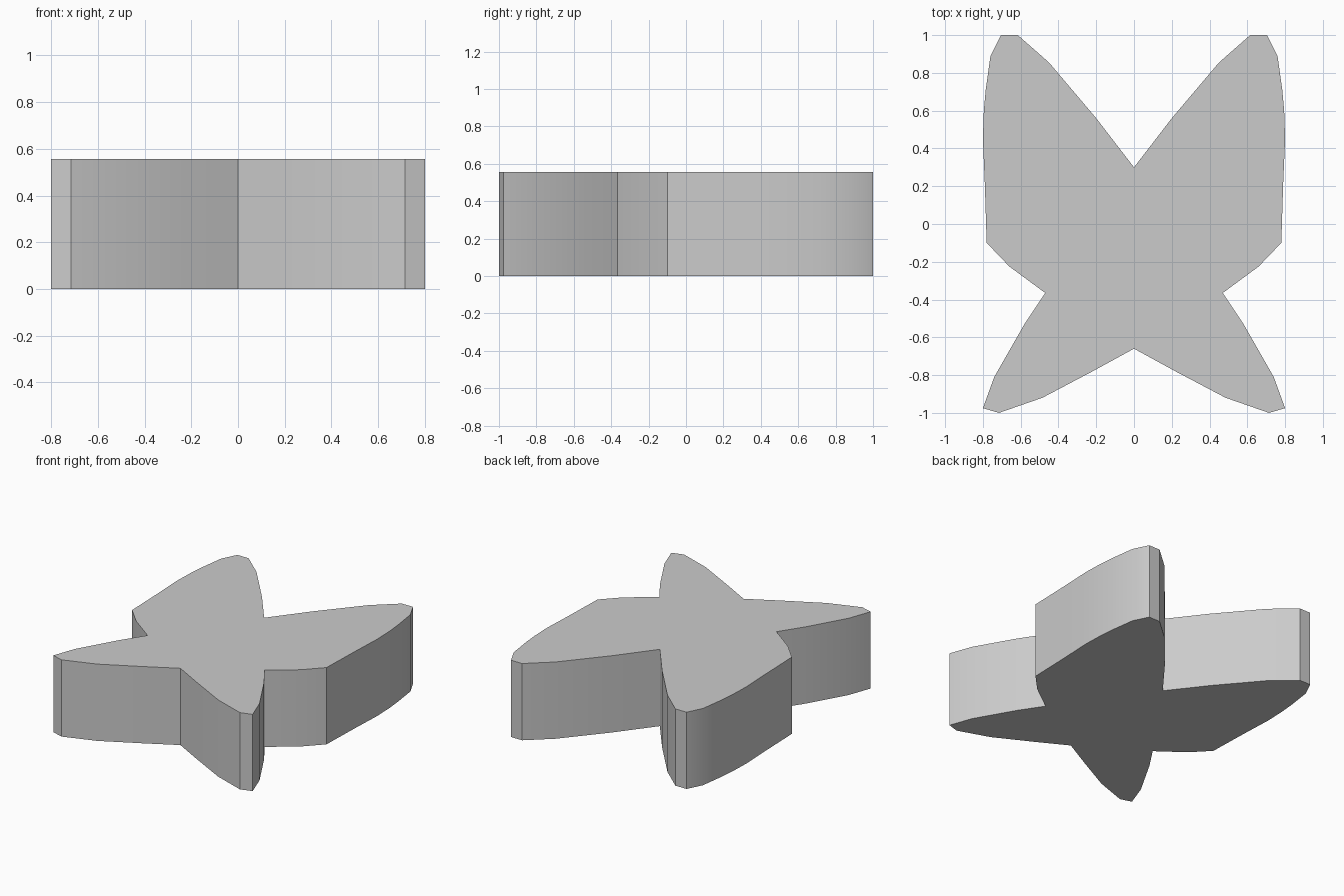
import bpy, bmesh, math

if "Cube" in bpy.data.objects:
    bpy.data.objects.remove(bpy.data.objects["Cube"])

HEIGHT = 0.557

# Right half of the wing outline, from the top notch down to the bottom notch
half = [
    (0, 0.30), (0.20, 0.56), (0.45, 0.855), (0.615, 1.0), (0.705, 1.0),
    (0.76, 0.89), (0.785, 0.71), (0.795, 0.60), (0.80, 0.45), (0.79, 0.22),
    (0.78, -0.10), (0.66, -0.225), (0.47, -0.365), (0.58, -0.53),
    (0.74, -0.81), (0.80, -0.975), (0.715, -1.0), (0.485, -0.92),
    (0.21, -0.775), (0, -0.66),
]
# Mirror the inner points to close the outline
outline = half + [(-x, y) for x, y in reversed(half[1:-1])]

# Extruded butterfly body
bm = bmesh.new()
base = bm.faces.new([bm.verts.new((x, y, 0)) for x, y in outline])
top = bmesh.ops.extrude_face_region(bm, geom=[base], use_keep_orig=True)
for v in top["geom"]:
    if isinstance(v, bmesh.types.BMVert):
        v.co.z = HEIGHT
bmesh.ops.recalc_face_normals(bm, faces=bm.faces)
mesh = bpy.data.meshes.new("butterfly_plate")
bm.to_mesh(mesh)
bm.free()
plate = bpy.data.objects.new("butterfly_plate", mesh)
bpy.context.collection.objects.link(plate)

# Smooth curved rims, sharp notches and caps
bpy.context.view_layer.objects.active = plate
plate.select_set(True)
bpy.ops.object.shade_smooth_by_angle(angle=math.radians(30))
